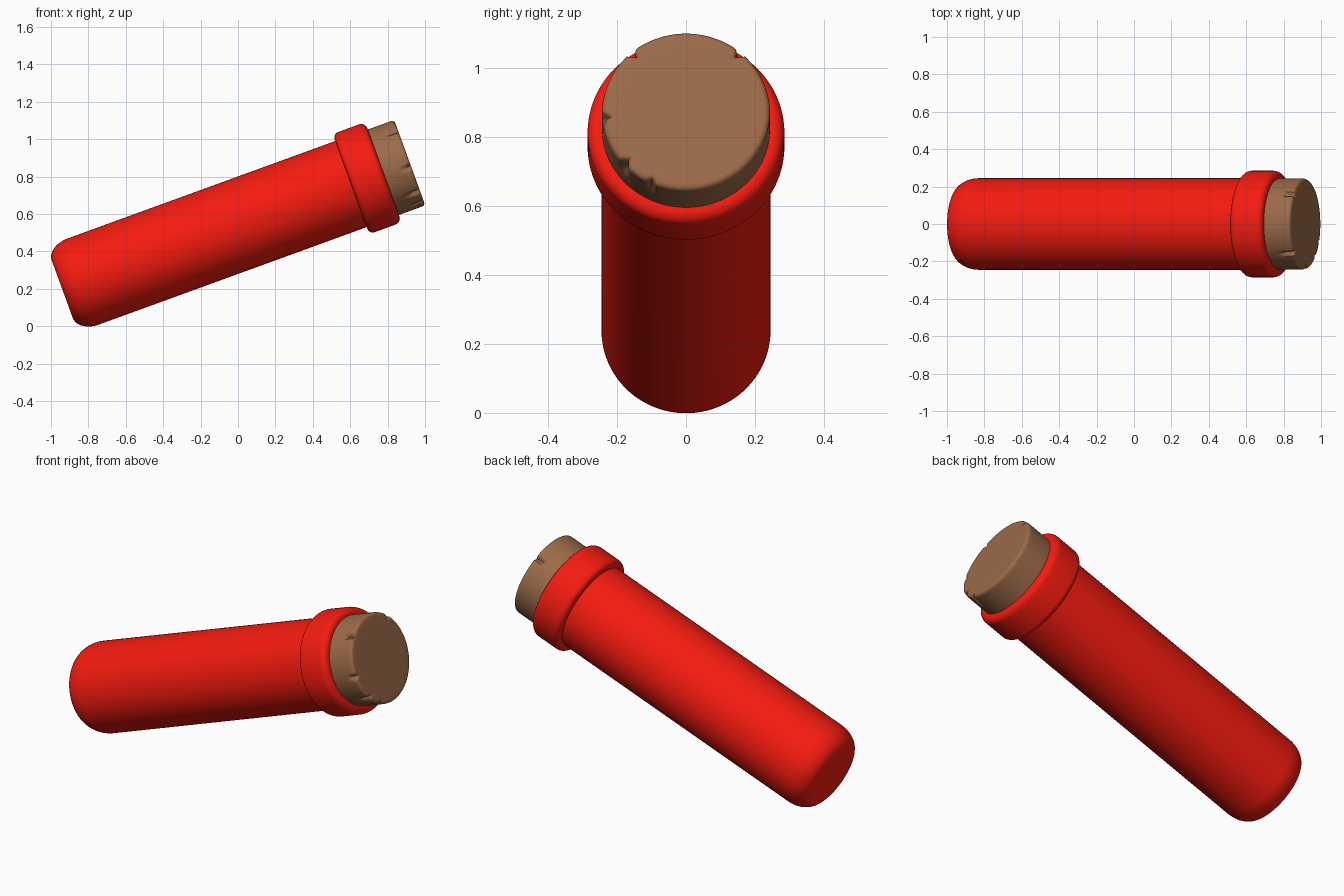
import bpy, bmesh, math
from mathutils import Matrix

if "Cube" in bpy.data.objects:
    bpy.data.objects.remove(bpy.data.objects["Cube"])

TILT = math.radians(20)
C, S = math.cos(TILT), math.sin(TILT)
OFF = 0.508  # distance of the tube axis from the origin
# local z runs along the tube, local x points up, local y points to the front
FRAME = Matrix(((-S, 0, C, -S * OFF), (0, -1, 0, 0), (C, 0, S, C * OFF), (0, 0, 0, 1)))


def material(name, rgb):
    m = bpy.data.materials.new(name)
    m.diffuse_color = (*rgb, 1)
    m.use_nodes = True
    m.node_tree.nodes["Principled BSDF"].inputs["Base Color"].default_value = m.diffuse_color
    return m


def corner(r, z, a, b, start, end, n=8):
    """Elliptical rounding about (r, z), angles in degrees."""
    pts = []
    for i in range(n + 1):
        t = math.radians(start + (end - start) * i / n)
        pts.append((r + a * math.cos(t), z + b * math.sin(t)))
    return pts


def lathe(name, profile, mat, segs=96, shape=None):
    """Revolve (radius, height) points and cap both ends."""
    bm = bmesh.new()
    rings = []
    for r, z in profile:
        ring = []
        for i in range(segs):
            a = 2 * math.pi * i / segs
            rr = r - shape(a, r, z) if shape else r
            ring.append(bm.verts.new((rr * math.cos(a), rr * math.sin(a), z)))
        rings.append(ring)
    for lo, hi in zip(rings, rings[1:]):
        for i in range(segs):
            j = (i + 1) % segs
            bm.faces.new((lo[i], lo[j], hi[j], hi[i]))
    bm.faces.new(rings[0][::-1])
    bm.faces.new(rings[-1])
    bm.transform(FRAME)
    bmesh.ops.recalc_face_normals(bm, faces=bm.faces)
    me = bpy.data.meshes.new(name)
    bm.to_mesh(me)
    bm.free()
    me.materials.append(mat)
    ob = bpy.data.objects.new(name, me)
    bpy.context.collection.objects.link(ob)
    bpy.ops.object.select_all(action='DESELECT')
    ob.select_set(True)
    bpy.context.view_layer.objects.active = ob
    bpy.ops.object.shade_smooth_by_angle(angle=math.radians(35))
    return ob


red = material("red", (0.91, 0.011, 0.005))
brown = material("cork_brown", (0.33, 0.145, 0.065))

# tube body with a rounded bottom
lathe("tube_body",
      [(0.12, -0.815)] + corner(0.165, -0.695, 0.08, 0.12, -90, 0, 12) + [(0.245, 0.95)], red)

# thick collar around the mouth
lathe("collar",
      [(0.2, 0.828)] + corner(0.255, 0.858, 0.03, 0.03, -90, 0)
      + corner(0.25, 0.977, 0.035, 0.035, 0, 90) + [(0.2, 1.012)], red)

# cork nicks: (angle, half width, depth, start height)
NICKS = [(-41, 4, 0.022, 1.08), (41, 4, 0.022, 1.08), (95, 4.5, 0.022, 1.11),
         (132, 5, 0.018, 1.08), (155, 4, 0.014, 1.07)]


def nicks(a, r, z):
    if r < 0.2:
        return 0
    deg, cut = math.degrees(a), 0
    for at, w, depth, z0 in NICKS:
        d = abs((deg - at + 180) % 360 - 180)
        ramp = min(1, max(0, (z - z0) / 0.04))
        cut += depth * ramp * max(0, 1 - d / w)
    return cut


# cork stopper with nicked rim
side = [(0.243, 1.0 + 0.0145 * i) for i in range(10)]
lathe("cork", [(0.243, 0.93)] + side + corner(0.225, 1.145, 0.018, 0.017, 0, 90, 6)
      + [(0.195, 1.162)], brown, 240, nicks)
